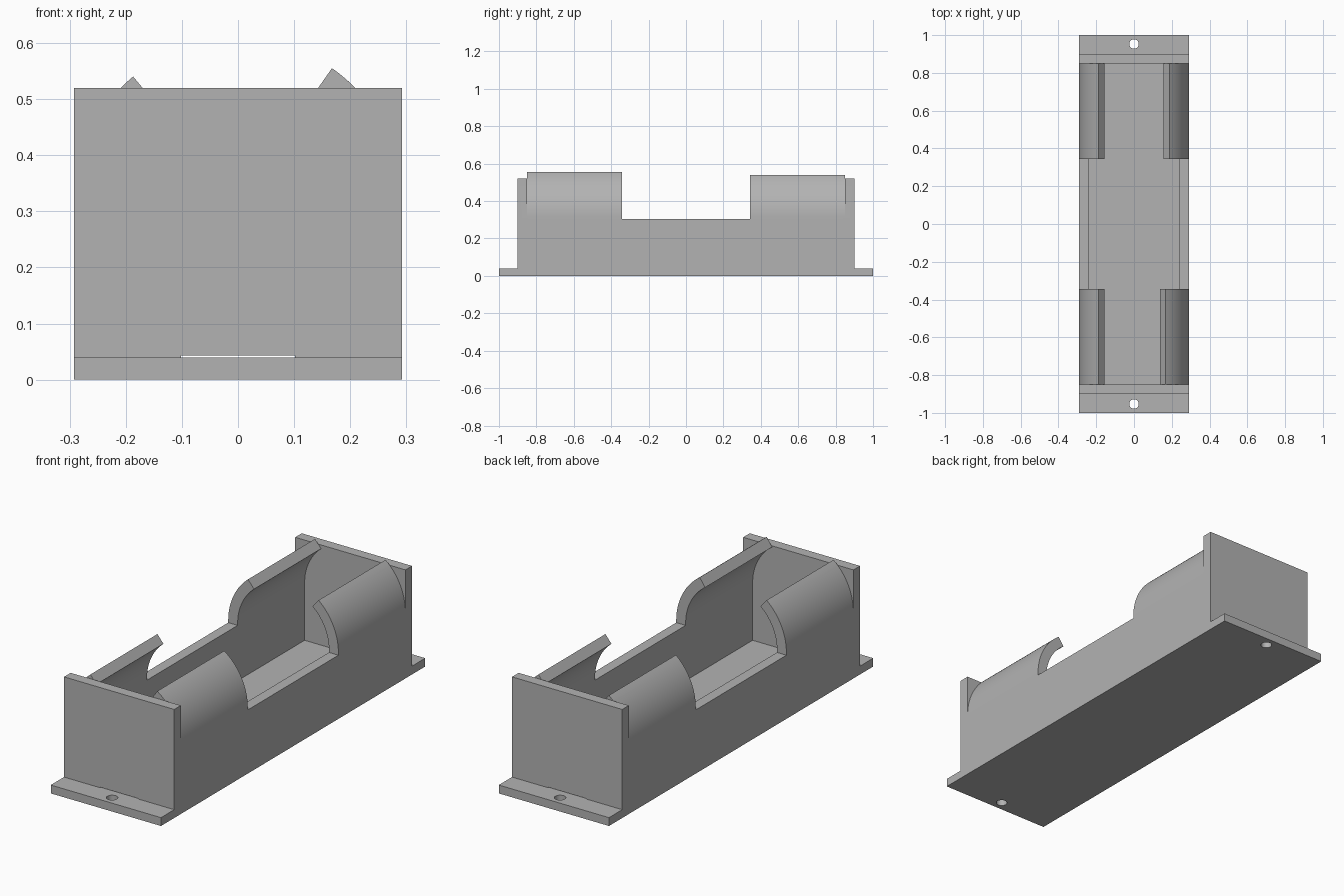
import bpy, bmesh
from math import cos, sin, radians

cube = bpy.data.objects.get("Cube")
if cube:
    bpy.data.objects.remove(cube)

HALF_W, WALL = 0.292, 0.05
INNER = HALF_W - WALL
BASE_H, RIM_H, END_H = 0.04, 0.305, 0.52
END_IN, END_OUT = 0.85, 0.9
AXIS_Z = 0.316

grey = bpy.data.materials.new("grey plastic")
grey.use_nodes = True
colour = (0.45, 0.45, 0.45, 1)
grey.diffuse_color = colour
grey.node_tree.nodes["Principled BSDF"].inputs["Base Color"].default_value = colour


def add_object(name, bm):
    bmesh.ops.recalc_face_normals(bm, faces=bm.faces)
    mesh = bpy.data.meshes.new(name)
    bm.to_mesh(mesh)
    bm.free()
    mesh.materials.append(grey)
    obj = bpy.data.objects.new(name, mesh)
    bpy.context.collection.objects.link(obj)
    return obj


def extrude_y(name, profile, y0, y1):
    """Solid made from an x-z profile swept along y."""
    bm = bmesh.new()
    face = bm.faces.new([bm.verts.new((x, y0, z)) for x, z in profile])
    swept = bmesh.ops.extrude_face_region(bm, geom=[face])["geom"]
    verts = [v for v in swept if isinstance(v, bmesh.types.BMVert)]
    bmesh.ops.translate(bm, verts=verts, vec=(0, y1 - y0, 0))
    return add_object(name, bm)


def box(x0, x1, z0, z1):
    return [(x0, z0), (x1, z0), (x1, z1), (x0, z1)]


def clip_profile(side, angle, steps=18):
    """Curved retaining lip that continues the side wall."""
    turns = [radians(angle) * i / steps for i in range(steps + 1)]
    outer = [(HALF_W * cos(a), AXIS_Z + HALF_W * sin(a)) for a in turns]
    inner = [(INNER * cos(a), AXIS_Z + INNER * sin(a)) for a in reversed(turns)]
    points = [(HALF_W, 0.2)] + outer + inner + [(INNER, 0.2)]
    return [(side * x, z) for x, z in points]


def combine(body, tool, operation):
    mod = body.modifiers.new(operation, "BOOLEAN")
    mod.operation, mod.solver, mod.object = operation, "EXACT", tool
    bpy.context.view_layer.objects.active = body
    bpy.ops.object.modifier_apply(modifier=mod.name)
    bpy.data.objects.remove(tool)


# Base plate with mounting tabs
body = extrude_y("battery_holder_body", box(-HALF_W, HALF_W, 0, BASE_H), -1, 1)

# Side walls
for side in (-1, 1):
    wall = extrude_y("side_wall", box(side * INNER, side * HALF_W, 0, RIM_H), -0.88, 0.88)
    combine(body, wall, "UNION")

# End walls
for end in (-1, 1):
    wall = extrude_y("end_wall", box(-HALF_W, HALF_W, 0, END_H), end * END_IN, end * END_OUT)
    combine(body, wall, "UNION")

# Curved clips; the front left one reaches a little further round
for side in (-1, 1):
    for end in (-1, 1):
        angle = 55 if (side, end) == (1, -1) else 50.2
        clip = extrude_y("clip", clip_profile(side, angle), end * 0.343, end * END_IN)
        combine(body, clip, "UNION")

# Thin wire slot through both end walls
for end in (-1, 1):
    slot = extrude_y("slot_cutter", box(-0.102, 0.102, BASE_H, 0.043), end * 0.8, end * 0.95)
    combine(body, slot, "DIFFERENCE")

# Screw holes
for end in (-1, 1):
    bm = bmesh.new()
    bmesh.ops.create_cone(bm, cap_ends=True, segments=32, radius1=0.025, radius2=0.025, depth=0.2)
    bmesh.ops.translate(bm, verts=bm.verts, vec=(0, end * 0.953, 0))
    combine(body, add_object("hole_cutter", bm), "DIFFERENCE")

bpy.ops.object.select_all(action="DESELECT")
body.select_set(True)
bpy.context.view_layer.objects.active = body
bpy.ops.object.shade_smooth_by_angle(angle=radians(30))
